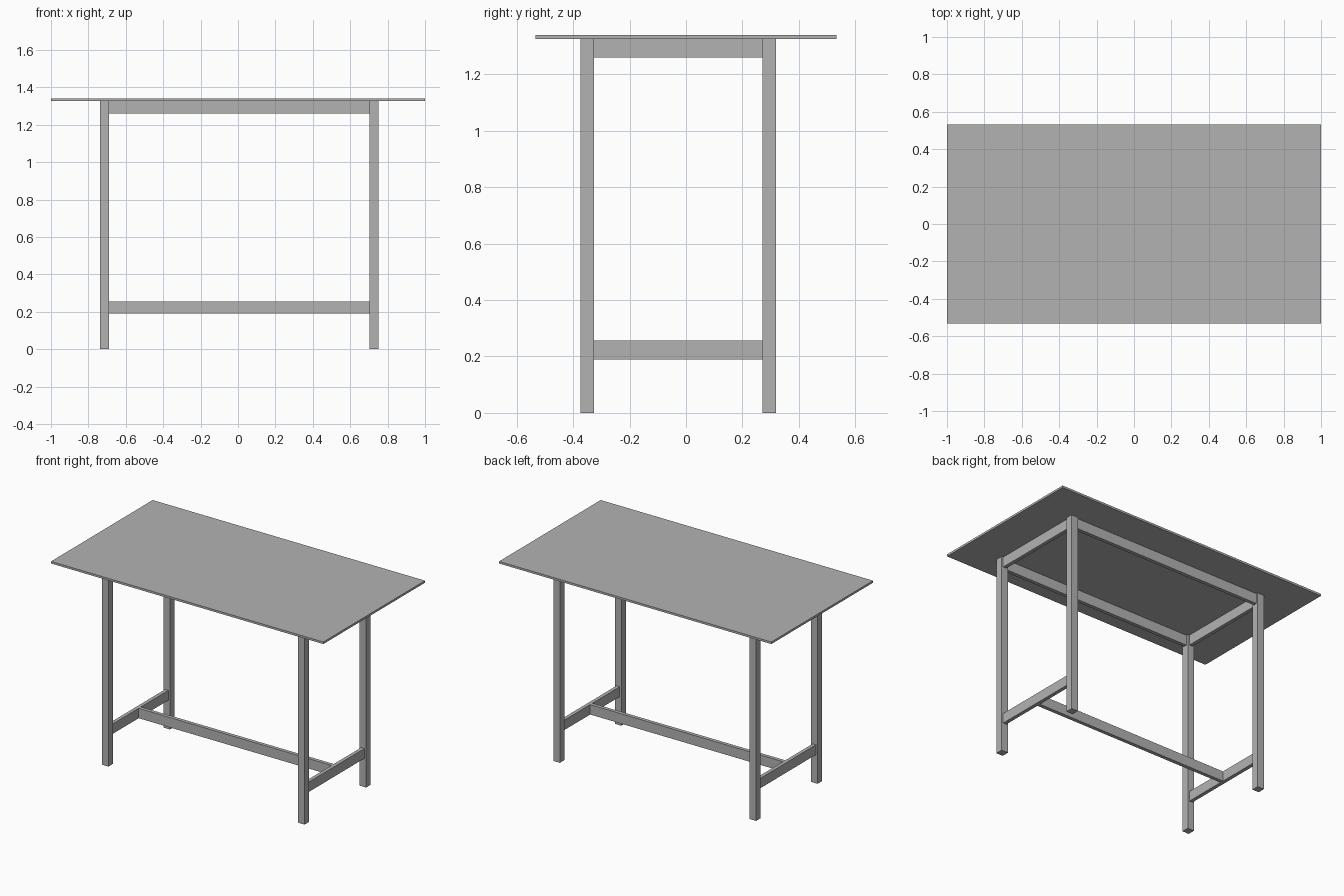
import bpy

cube = bpy.data.objects.get("Cube")
if cube:
    bpy.data.objects.remove(cube, do_unlink=True)

grey = bpy.data.materials.new("plain grey")
grey.use_nodes = True
colour = (0.45, 0.45, 0.45, 1)
grey.diffuse_color = colour
grey.node_tree.nodes["Principled BSDF"].inputs["Base Color"].default_value = colour


def box(name, x, y, z):
    """Box spanning the (low, high) range given on each axis."""
    bpy.ops.mesh.primitive_cube_add(size=1, location=[(a + b) / 2 for a, b in (x, y, z)])
    ob = bpy.context.object
    ob.name = name
    ob.scale = [b - a for a, b in (x, y, z)]
    bpy.ops.object.transform_apply(location=False, rotation=False, scale=True)
    ob.data.materials.append(grey)
    return ob


def around(centre, half):
    return (centre - half, centre + half)


TOP, UNDER = 1.34, 1.326
LEG, RAIL = 0.024, 0.012            # half thicknesses
XS = {"right": -0.714, "left": 0.727}
YS = {"front": -0.35, "back": 0.295}
APRON_Z, STRETCHER_Z = (1.259, UNDER), (0.19, 0.256)

# Span between the inner faces of the legs
inner_x = (XS["right"] + LEG, XS["left"] - LEG)
inner_y = (YS["front"] + LEG, YS["back"] - LEG)

box("table_top", (-1, 1), (-0.533, 0.533), (UNDER, TOP))

# Legs
for side, x in XS.items():
    for end, y in YS.items():
        box(f"{end}_{side}_leg", around(x, LEG), around(y, LEG), (0, UNDER))

# Aprons under the top, and low side stretchers
for side, x in XS.items():
    box(f"{side}_apron", around(x, RAIL), inner_y, APRON_Z)
    box(f"{side}_stretcher", around(x, RAIL), inner_y, STRETCHER_Z)
for end, y in YS.items():
    box(f"{end}_apron", inner_x, around(y, RAIL), APRON_Z)

# Long stretcher joining the side stretchers
box("centre_stretcher", (XS["right"] + RAIL, XS["left"] - RAIL),
    around(sum(YS.values()) / 2, RAIL), STRETCHER_Z)
